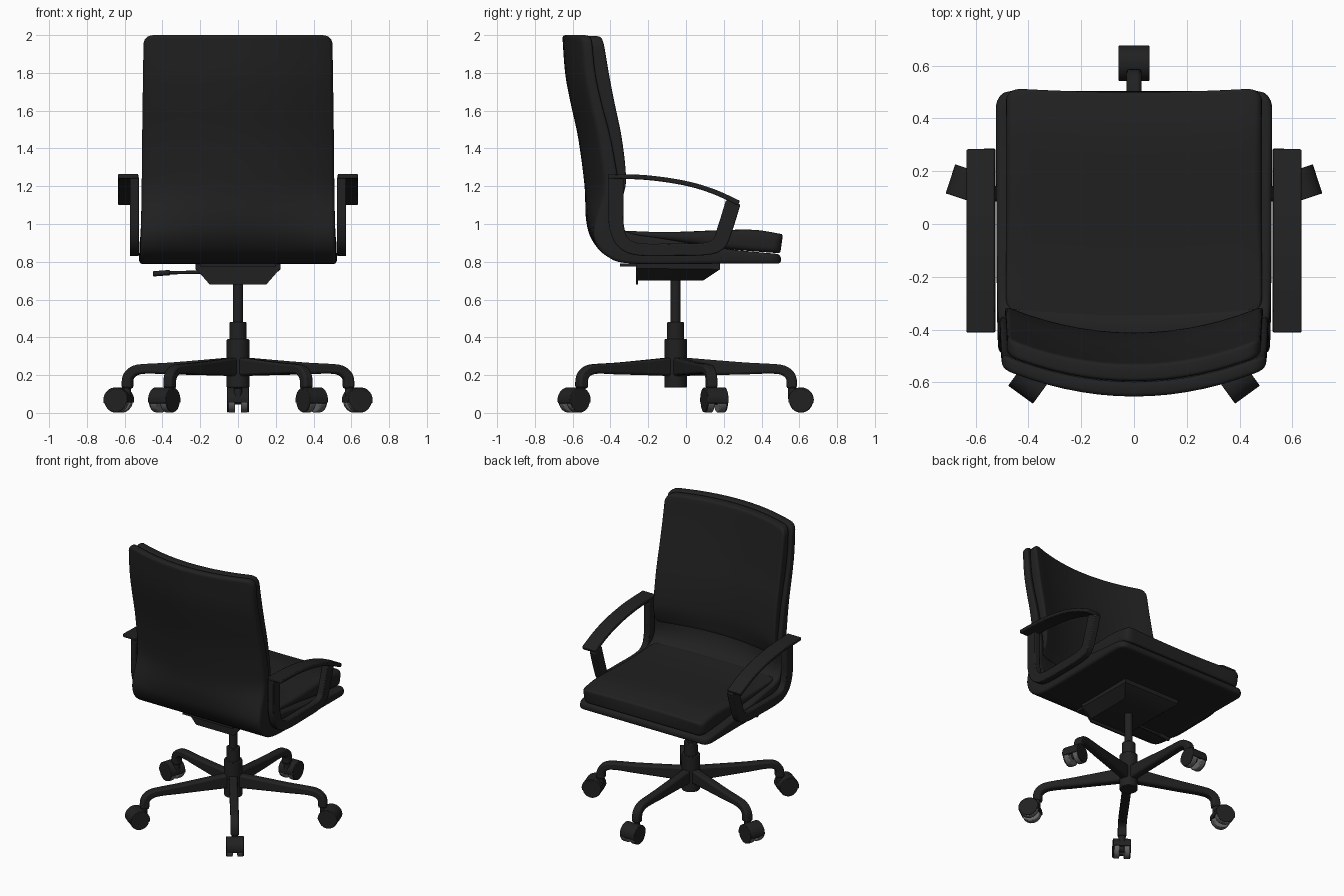
import bpy, bmesh, math
from mathutils import Matrix, Vector

if "Cube" in bpy.data.objects:
    bpy.data.objects.remove(bpy.data.objects["Cube"])


def material(name, v):
    m = bpy.data.materials.new(name)
    m.diffuse_color = (v, v, v, 1)
    m.use_nodes = True
    m.node_tree.nodes["Principled BSDF"].inputs["Base Color"].default_value = m.diffuse_color
    return m


BLACK = material("black", 0.015)
GREY = material("wheel grey", 0.13)
HUB = Vector((0, -0.055, 0))


def finish(name, bm, mat, bevel=0.0, matrix=None, angle=35):
    if matrix:
        bm.transform(matrix)
    bmesh.ops.recalc_face_normals(bm, faces=bm.faces)
    me = bpy.data.meshes.new(name)
    bm.to_mesh(me)
    bm.free()
    me.materials.append(mat)
    ob = bpy.data.objects.new(name, me)
    bpy.context.collection.objects.link(ob)
    bpy.ops.object.select_all(action='DESELECT')
    ob.select_set(True)
    bpy.context.view_layer.objects.active = ob
    bpy.ops.object.shade_smooth_by_angle(angle=math.radians(angle))
    if bevel:
        b = ob.modifiers.new("bevel", 'BEVEL')
        b.width, b.segments, b.limit_method = bevel, 2, 'ANGLE'
        b.angle_limit = math.radians(40)
    return ob


def spline(pts, t):
    """Catmull-Rom point at t in 0..1."""
    p = [Vector(q) for q in pts]
    f = min(max(t, 0), 1) * (len(p) - 1)
    i = min(int(f), len(p) - 2)
    u = f - i
    b, c = p[i], p[i + 1]
    a = p[i - 1] if i else b * 2 - c
    d = p[i + 2] if i + 2 < len(p) else c * 2 - b
    return 0.5 * (2 * b + (c - a) * u + (2 * a - 5 * b + 4 * c - d) * u * u
                  + (3 * b - a - 3 * c + d) * u ** 3)


def strip(name, path, x0, x1, mat=BLACK, matrix=None, n=24, bevel=0.006):
    """Bar following (y, z, width) points, spanning x0..x1."""
    bm = bmesh.new()
    rings = []
    for i in range(n + 1):
        p = spline(path, i / n)
        d = spline(path, i / n + 0.01) - spline(path, i / n - 0.01)
        nrm = Vector((-d.y, d.x)).normalized() * p.z / 2
        rings.append([bm.verts.new((x, p.x + s * nrm.x, p.y + s * nrm.y))
                      for x, s in ((x0, -1), (x1, -1), (x1, 1), (x0, 1))])
    for a, b in zip(rings, rings[1:]):
        for k in range(4):
            bm.faces.new((a[k], a[k - 1], b[k - 1], b[k]))
    bm.faces.new(rings[0])
    bm.faces.new(rings[-1])
    return finish(name, bm, mat, bevel, matrix)


def pad(name, outer, inner, hw0, hw1, r=0.02, corner=0.05, n=48, m=14):
    """Upholstered panel lofted between two (y, z) profiles, bowed across x."""
    def bow(x, z):
        w = min(max((z - 0.83) / 0.4, 0), 1)
        return 0.105 * (x / 0.5) ** 2 * w * w * (3 - 2 * w)

    ends = [0, 0.002, 0.006, 0.012, 0.02]
    ts = ends + [0.02 + 0.96 * i / n for i in range(1, n)] + [1 - e for e in reversed(ends)]
    length = sum((Vector(a) - Vector(b)).length for a, b in zip(outer, outer[1:]))
    bm = bmesh.new()
    rings = []
    for t in ts:
        o, i = spline(outer, t), spline(inner, t)
        d = min(t, 1 - t) * length
        cut = lambda R: R - math.sqrt(max(R * R - max(R - d, 0) ** 2, 0))
        hw = hw0 + (hw1 - hw0) * t - cut(corner)
        thick = (o - i).length
        sq = 1 - 2 * min(cut(0.015), 0.4 * thick) / thick
        rr = min(r, thick * 0.45)
        half = [((hw - rr) * (2 * k / m - 1), 0) for k in range(m + 1)]
        arc = [(hw - rr + rr * math.sin(a), rr / thick * (1 - math.cos(a)))
               for a in (math.pi / 8 * k for k in range(1, 5))]
        low = [(-x, s) for x, s in reversed(arc)] + half + arc
        ring = low + [(x, 1 - s) for x, s in reversed(low)]
        vs = []
        for x, s in ring:
            p = o.lerp(i, 0.5 + (s - 0.5) * sq)
            vs.append(bm.verts.new((x, p.x + bow(x, p.y), p.y)))
        rings.append(vs)
    c = len(rings[0])
    for a, b in zip(rings, rings[1:]):
        for k in range(c):
            bm.faces.new((a[k - 1], a[k], b[k], b[k - 1]))
    for e in (rings[0], rings[-1]):
        for k in range(c // 2 - 1):
            bm.faces.new((e[k], e[k + 1], e[c - 2 - k], e[c - 1 - k]))
    return finish(name, bm, BLACK, angle=50)


def cylinder(name, r, a, b, mat=BLACK, bevel=0.004, matrix=None, seg=32):
    """Cylinder between points a and b."""
    a, b = Vector(a), Vector(b)
    bm = bmesh.new()
    bmesh.ops.create_cone(bm, cap_ends=True, segments=seg, radius1=r, radius2=r, depth=(b - a).length)
    rot = (b - a).to_track_quat('Z', 'Y').to_matrix().to_4x4()
    bm.transform(Matrix.Translation((a + b) / 2) @ rot)
    return finish(name, bm, mat, bevel, matrix)


# Seat-and-back shell
shell_inner = [(.5, .84), (.2, .87), (-.15, .925), (-.29, .945), (-.37, .98), (-.425, 1.06),
               (-.455, 1.2), (-.5, 1.45), (-.55, 1.65), (-.58, 1.8), (-.6, 2.0)]
pad("shell", [(.505, .79), (.2, .79), (-.28, .79), (-.42, .83), (-.5, .92), (-.53, 1.03),
              (-.537, 1.2), (-.57, 1.45), (-.613, 1.65), (-.64, 1.8), (-.655, 2.0)],
    shell_inner, 0.525, 0.5)

# Cushions
pad("back_cushion", [(-.43, 1.1), (-.455, 1.2), (-.5, 1.45), (-.55, 1.65), (-.58, 1.8), (-.597, 1.995)],
    [(-.425, 1.1), (-.412, 1.25), (-.432, 1.45), (-.472, 1.65), (-.5, 1.8), (-.532, 1.995)], 0.49, 0.48)
pad("seat_cushion", [(.5, .845), (.35, .856), (.2, .87), (0, .9), (-.15, .92), (-.37, .94)],
    [(.5, .945), (.35, .968), (.2, .968), (0, .96), (-.15, .957), (-.37, .965)], 0.485, 0.485, r=0.03)

# Armrests, mirrored left and right
for side, s in (("right", 1), ("left", -1)):
    strip(side + "_arm_frame", [(-.37, 1.25, .08), (-.37, 1.1, .08), (-.368, .99, .078), (-.335, .905, .07),
                                (-.25, .866, .066), (-.05, .864, .066), (.1, .868, .066), (.172, .895, .075),
                                (.205, .97, .08), (.25, 1.115, .08)], s * .525, s * .572, n=40)
    strip(side + "_arm_top", [(-.412, 1.253, .025), (-.2, 1.245, .025), (0, 1.215, .025),
                              (.15, 1.17, .026), (.28, 1.11, .028)], s * .528, s * .635)

# Tilt mechanism: tapered housing, rear plate and lever
bm = bmesh.new()
v = [bm.verts.new(p) for p in
     [(s * x, y, z) for x, y, z in ((.155, -.26, .7), (.155, .09, .7), (.225, .18, .76),
                                    (.225, .18, .79), (.225, -.26, .79), (.225, -.26, .765)) for s in (-1, 1)]]
bmesh.ops.convex_hull(bm, input=v)
finish("mechanism", bm, BLACK)
bm = bmesh.new()
v = [bm.verts.new((s * x, y, z)) for x, z in ((.15, .68), (.22, .76), (.22, .79))
     for s in (-1, 1) for y in (-.265, -.253)]
bmesh.ops.convex_hull(bm, input=v)
finish("mechanism_rear_lip", bm, BLACK)
strip("mounting_plate", [(-.35, .783, .016), (.1, .783, .016)], -.2, .2, n=2, bevel=0)
cylinder("lever", .009, (-.15, -.18, .745), (-.40, -.18, .742), seg=12, bevel=0)
cylinder("lever_grip", .014, (-.36, -.18, .743), (-.45, -.18, .736), seg=12)

# Gas column and hub
for name, r, z0, z1 in (("hub", .06, .135, .39), ("column_sleeve", .045, .38, .48), ("gas_column", .027, .47, .72)):
    cylinder(name, r, HUB + Vector((0, 0, z0)), HUB + Vector((0, 0, z1)))

# Five-star base with twin-wheel casters
R, H = 0.664, 0.064
for k in range(5):
    M = Matrix.Translation(HUB) @ Matrix.Rotation(math.radians(72 * k), 4, 'Z')
    strip(f"base_leg_{k}", [(.02, .245, .1), (.2, .24, .08), (.38, .235, .062), (.5, .234, .052),
                            (.57, .225, .052), (.61, .19, .054), (.616, .13, .056)], -.028, .028, matrix=M, bevel=.012)
    cylinder(f"caster_stem_{k}", .022, (0, .618, .07), (0, .618, .15), matrix=M, seg=16)
    arc = [(R + .061 * math.cos(a), H + .003 + .061 * math.sin(a), .014)
           for a in (math.radians(-15 + 23 * j) for j in range(10))]
    strip(f"caster_hood_{k}", arc, -.058, .058, matrix=M, bevel=.003)
    cylinder(f"caster_axle_{k}", .02, (-.05, R, H), (.05, R, H), matrix=M, seg=12, bevel=0)
    for s in (-1, 1):
        cylinder(f"caster_wheel_{k}_{s}", .063, (s * .015, R, H), (s * .053, R, H), GREY, .006, M)
        cylinder(f"caster_cap_{k}_{s}", .061, (s * .05, R, H), (s * .058, R, H), BLACK, .003, M)
